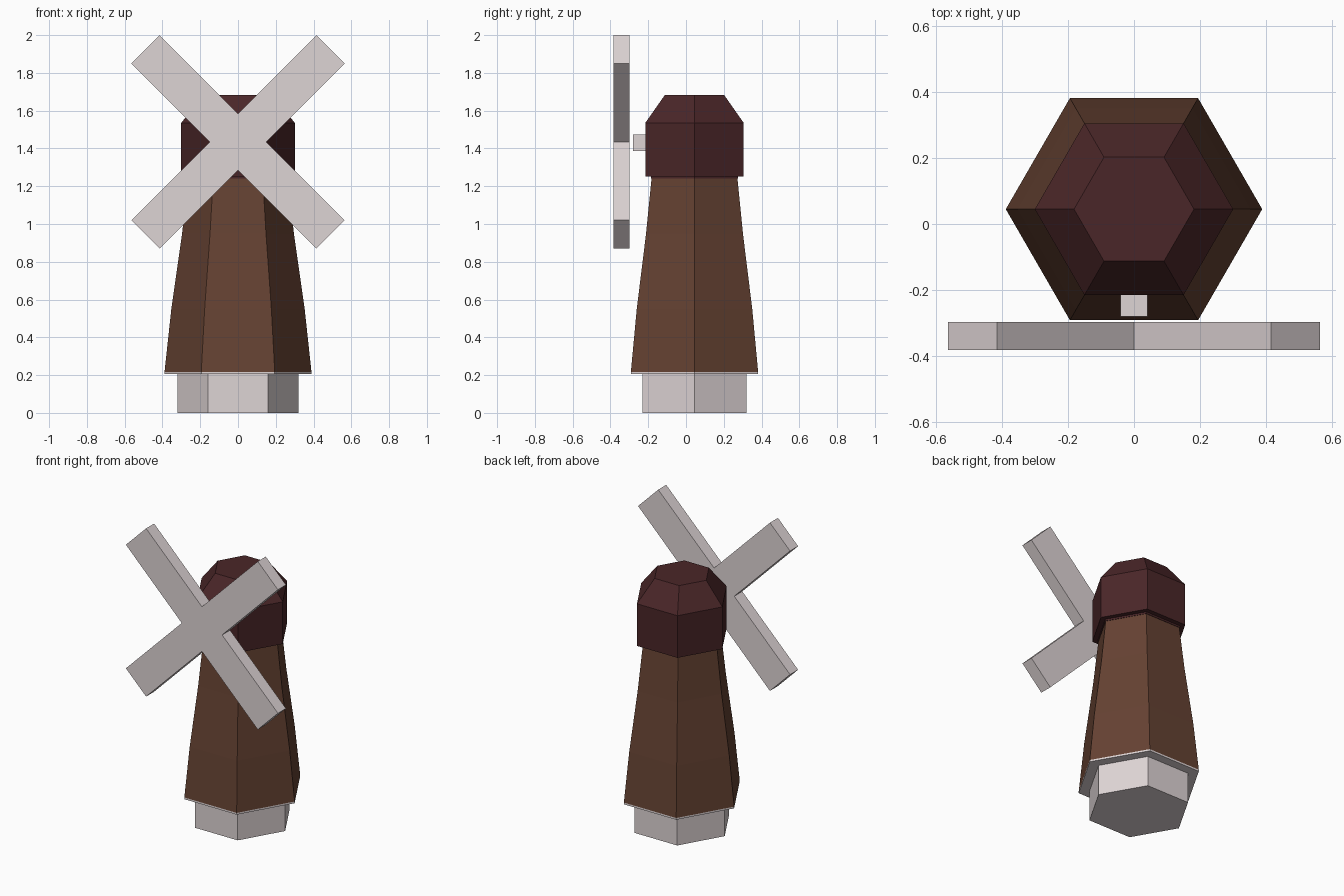
import bpy
import bmesh
import math
from mathutils import Matrix

if "Cube" in bpy.data.objects:
    bpy.data.objects.remove(bpy.data.objects["Cube"])

TOWER_Y = 0.045          # tower axis
HUB_Z = 1.435            # height of the sail axis


def material(name, rgb):
    mat = bpy.data.materials.new(name)
    mat.use_nodes = True
    mat.diffuse_color = (*rgb, 1)
    bsdf = mat.node_tree.nodes["Principled BSDF"]
    bsdf.inputs["Base Color"].default_value = (*rgb, 1)
    bsdf.inputs["Roughness"].default_value = 0.9
    return mat


stone = material("pale stone", (0.73, 0.66, 0.665))
wood = material("brown wood", (0.130, 0.054, 0.032))
roof = material("dark red roof", (0.068, 0.019, 0.021))


def finish(name, bm, mat):
    bmesh.ops.recalc_face_normals(bm, faces=bm.faces)
    mesh = bpy.data.meshes.new(name)
    bm.to_mesh(mesh)
    bm.free()
    mesh.materials.append(mat)
    obj = bpy.data.objects.new(name, mesh)
    bpy.context.collection.objects.link(obj)
    return obj


def hex_loft(name, profile, mat, sides=6):
    """Closed six-sided body through (radius, height) rings."""
    bm = bmesh.new()
    rings = []
    for r, z in profile:
        angles = [math.tau * i / sides for i in range(sides)]
        rings.append([bm.verts.new((r * math.cos(a), TOWER_Y + r * math.sin(a), z))
                      for a in angles])
    for low, high in zip(rings, rings[1:]):
        for i in range(sides):
            j = (i + 1) % sides
            bm.faces.new((low[i], low[j], high[j], high[i]))
    bm.faces.new(rings[0][::-1])
    bm.faces.new(rings[-1])
    return finish(name, bm, mat)


# Stone foot with a thin overhanging ledge
hex_loft("stone_base", [(0.319, 0), (0.319, 0.205), (0.389, 0.205), (0.389, 0.217)], stone)

# Tapering wooden tower
hex_loft("tower", [(0.389, 0.217), (0.353, 0.55), (0.296, 0.95), (0.262, 1.245)], wood)

# Roof cap with a small lip underneath
hex_loft("roof_cap", [(0.266, 1.24), (0.266, 1.252), (0.301, 1.252),
                      (0.301, 1.535), (0.182, 1.682)], roof)

# Axle stub on the front of the roof
bm = bmesh.new()
bmesh.ops.create_cube(bm, size=1, matrix=Matrix.Translation((0, -0.24, 1.43))
                      @ Matrix.Diagonal((0.083, 0.08, 0.086, 1)))
finish("axle", bm, stone)

# Four-armed sail: one cross outline, turned 45 degrees and extruded
bm = bmesh.new()
L, W = 0.693, 0.106
outline = []
for k in range(4):
    turn = Matrix.Rotation(math.radians(45 + 90 * k), 2)
    for u, v in ((L, -W), (L, W), (W, W)):
        x = turn[0][0] * u + turn[0][1] * v
        z = turn[1][0] * u + turn[1][1] * v
        outline.append(bm.verts.new((x, -0.383, HUB_Z + z)))
front = bm.faces.new(outline)
extruded = bmesh.ops.extrude_face_region(bm, geom=[front], use_keep_orig=True)
back = [g for g in extruded["geom"] if isinstance(g, bmesh.types.BMVert)]
bmesh.ops.translate(bm, verts=back, vec=(0, 0.085, 0))
finish("sails", bm, stone)
